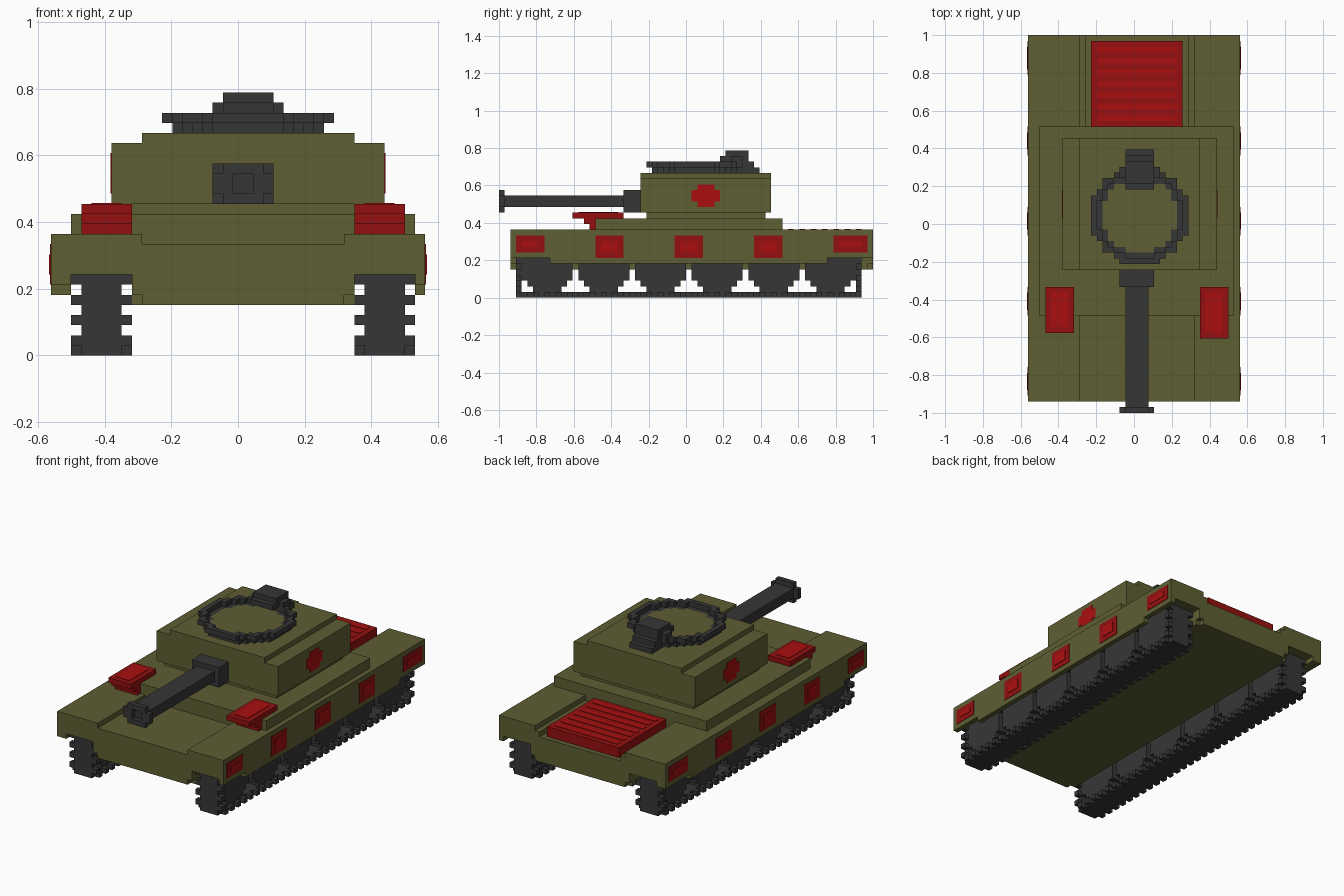
import bpy, bmesh, math

cube = bpy.data.objects.get("Cube")
if cube:
    bpy.data.objects.remove(cube, do_unlink=True)

V = 1 / 33          # size of one block
T = 0.1             # thickness of painted plates, in blocks


def material(name, rgb):
    m = bpy.data.materials.new(name)
    m.use_nodes = True
    m.diffuse_color = (*rgb, 1)
    b = m.node_tree.nodes["Principled BSDF"]
    b.inputs["Base Color"].default_value = (*rgb, 1)
    b.inputs["Roughness"].default_value = 0.8
    return m


OLIVE = material("olive", (0.112, 0.112, 0.034))
DARK = material("charcoal", (0.037, 0.037, 0.038))
RED = material("dark red", (0.30, 0.005, 0.005))
BRIGHT = material("bright red", (0.41, 0.0045, 0.0045))


def blocks(name, mat, boxes):
    """One object from boxes (x0, x1, y0, y1, z0, z1) counted in blocks."""
    bm = bmesh.new()
    for x0, x1, y0, y1, z0, z1 in boxes:
        r = bmesh.ops.create_cube(bm, size=1)
        for v in r["verts"]:
            v.co.x = (x1 if v.co.x > 0 else x0) * V - 37 * V / 2
            v.co.y = (y1 if v.co.y > 0 else y0) * V - 1
            v.co.z = (z1 if v.co.z > 0 else z0) * V
    me = bpy.data.meshes.new(name)
    bm.to_mesh(me)
    bm.free()
    me.materials.append(mat)
    ob = bpy.data.objects.new(name, me)
    bpy.context.collection.objects.link(ob)
    return ob


# Hull: lower tub, sunken front deck, stepped engine bay
blocks("hull", OLIVE, [
    (9, 29, 2, 66, 5, 6), (8, 30, 3, 65, 5, 6), (8, 30, 2, 66, 6, 10),
    (9, 29, 2, 17, 10, 11), (9, 10, 50, 66, 10, 11), (28, 29, 50, 66, 10, 11),
])

# Fenders with side skirts that are cut higher over the track ends
for side, x0, x1, s0, s1 in (("right", 0, 9, 0, 2), ("left", 29, 37, 36, 37)):
    blocks(side + "_fender", OLIVE, [
        (x0, x1, 2, 66, 8, 12), (s0, s1, 2, 66, 7, 8), (s0, s1, 9, 58, 6, 7)])

# Superstructure and turret
blocks("superstructure", OLIVE, [(2, 36, 17, 50, 10, 14)])
blocks("turret", OLIVE, [
    (7, 32, 26, 47, 14, 15), (6, 33, 25, 48, 15, 21), (9, 30, 25, 48, 21, 22)])

# Tracks and road wheels
for side, x in (("right", 2), ("left", 30)):
    belt = [(x + 1, x + 5, 3, 64, 0, 1), (x + 1, x + 5, 3, 64, 7, 8)]
    for y in (3, 63):
        belt.append((x + 1, x + 5, y, y + 1, 1, 7))
        belt += [(x, x + 6, y, y + 1, z, z + 1) for z in (1, 3, 5, 7)]
    belt += [(x, x + 6, y, y + 1, 0, 1) for y in range(4, 63, 2)]
    blocks(side + "_track", DARK, belt)
    wheels = []
    for y in range(4, 64, 10):
        wheels += [(x + 1, x + 5, y + 2, y + 7, 1, 2),
                   (x + 1, x + 5, y + 1, y + 8, 2, 3),
                   (x + 1, x + 5, y, y + 9, 3, 7)]
    blocks(side + "_road_wheels", DARK, wheels)

# Gun: mantlet, barrel, hollow muzzle
blocks("gun_mantlet", DARK, [(16, 22, 22, 25, 15, 19)])
blocks("gun_barrel", DARK, [(17, 21, 1, 22, 16, 18)])
blocks("gun_muzzle", DARK, [
    (16, 18, 0, 1, 16, 18), (20, 22, 0, 1, 16, 18),
    (17, 21, 0, 1, 15, 16), (17, 21, 0, 1, 18, 19)])


# Hatch ring: two stacked circles of blocks round an olive lid
def ring(r0, r1, z):
    return [(19 + i, 20 + i, 34 + j, 35 + j, z, z + 1)
            for i in range(-9, 10) for j in range(-9, 10)
            if r0 <= math.hypot(i, j) < r1]


blocks("hatch_ring", DARK, ring(6.5, 7.7, 22) + ring(7.3, 8.55, 23))
lid = []
for j in range(-6, 7):
    w = max(i for i in range(8) if math.hypot(i, j) < 6.5)
    lid.append((19 - w, 20 + w, 34 + j, 35 + j, 22, 23))
blocks("hatch_lid", OLIVE, lid)

# Block-built sight on the rear of the hatch
blocks("hatch_sight", DARK, [
    (17, 22, 42, 46, 22, 23), (17, 22, 41, 45, 23, 24),
    (17, 22, 39, 44, 24, 25), (16, 23, 41, 43, 24, 25),
    (17, 22, 40, 44, 25, 26)])

# Front lamps on short stems
for side, x, y in (("right", 3, 14), ("left", 30, 13)):
    blocks(side + "_lamp", RED, [
        (x, x + 5, y, 22, 14, 15), (x, x + 5, 15, 17, 13, 14),
        (x, x + 5, 16, 17, 12, 13)])
    blocks(side + "_lamp_glass", BRIGHT, [(x + 1, x + 4, y + 1, 21, 15, 15 + T)])

# Engine grille
blocks("engine_grille", RED, [(11, 27, 50, 65, 10, 12)])
blocks("grille_slats", BRIGHT,
       [(12, 26, y, y + 1, 12, 12 + T) for y in range(51, 65, 2)])

# Painted side panels and turret emblem
panels = [(3, 8, 8, 11), (17, 22, 7, 11), (31, 36, 7, 11),
          (45, 50, 7, 11), (59, 65, 8, 11)]
for side, x, t, d in (("right", 0, 6, -T), ("left", 37, 33, T)):
    blocks(side + "_panel_frames", RED,
           [(min(x, x + d), max(x, x + d), *p) for p in panels])
    lo, hi = sorted((x + d, x + 2 * d))
    blocks(side + "_panel_centres", BRIGHT,
           [(lo, hi, a + 1, b - 1, c + 1, e - 1) for a, b, c, e in panels])
    lo, hi = sorted((t, t + d))
    blocks(side + "_turret_emblem", BRIGHT, [
        (lo, hi, 34, 39, 17, 19), (lo, hi, 35, 38, 16, 17),
        (lo, hi, 35, 38, 19, 20)])
